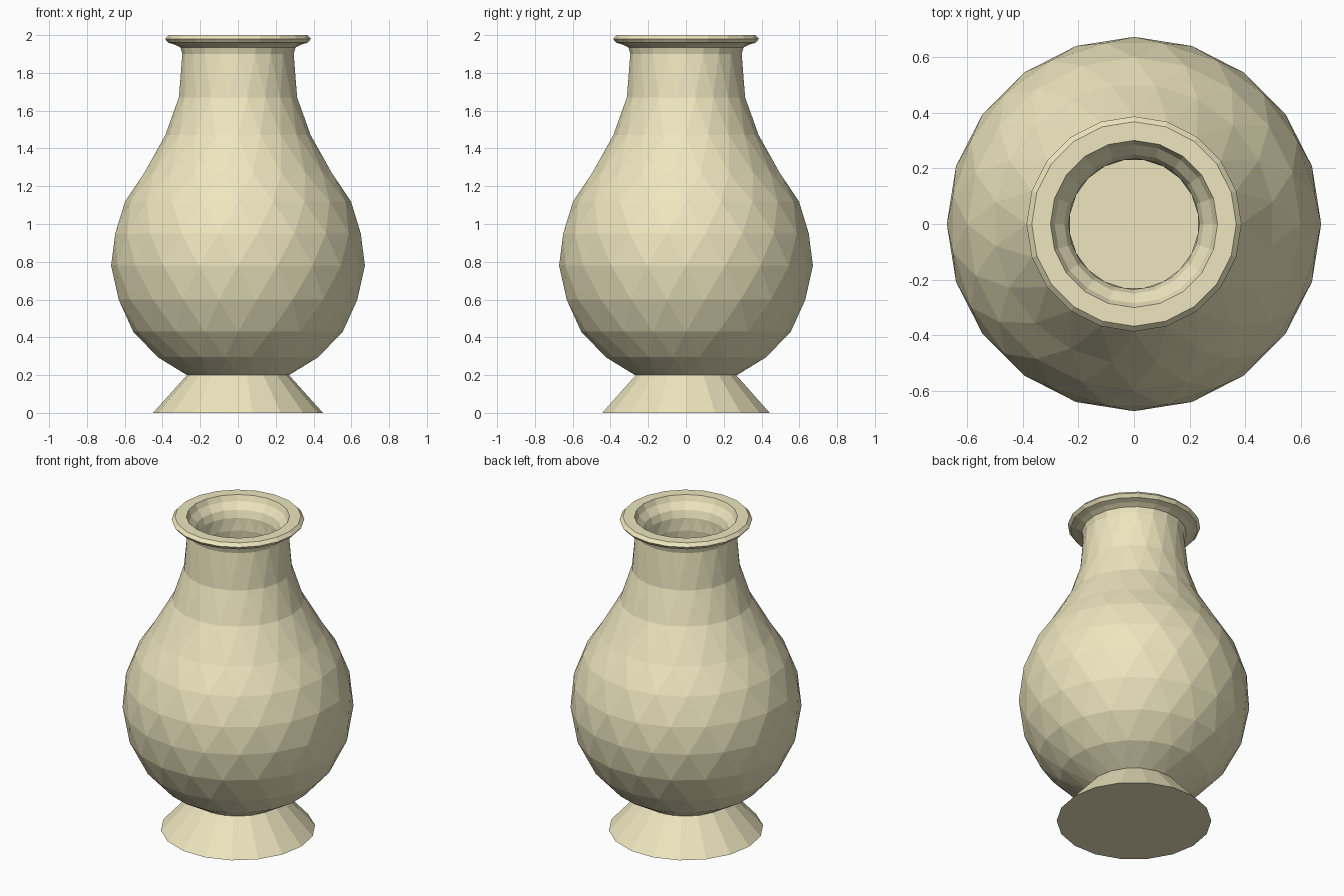
import bpy, bmesh, math

if "Cube" in bpy.data.objects:
    bpy.data.objects.remove(bpy.data.objects["Cube"])

clay = bpy.data.materials.new("cream_clay")
clay.diffuse_color = (0.85, 0.79, 0.52, 1)
clay.use_nodes = True
clay.node_tree.nodes["Principled BSDF"].inputs["Base Color"].default_value = clay.diffuse_color


def lathe(name, profile, sides, cap_start=False, cap_end=False):
    """Spin (radius, z, half_step) points; staggered rows are joined by triangles."""
    bm = bmesh.new()
    rings = []
    for r, z, half in profile:
        angles = [2 * math.pi * (i + 0.5 * half) / sides for i in range(sides)]
        rings.append([bm.verts.new((r * math.cos(a), r * math.sin(a), z)) for a in angles])
    for k in range(len(rings) - 1):
        a, b = rings[k], rings[k + 1]
        ha, hb = profile[k][2], profile[k + 1][2]
        for i in range(sides):
            j = (i + 1) % sides
            if ha == hb:
                bm.faces.new((a[i], a[j], b[j], b[i]))
            elif hb:
                bm.faces.new((a[i], a[j], b[i]))
                bm.faces.new((b[i], a[j], b[j]))
            else:
                bm.faces.new((a[i], b[j], b[i]))
                bm.faces.new((a[i], a[j], b[j]))
    if cap_start:
        bm.faces.new(rings[0][::-1])
    if cap_end:
        bm.faces.new(rings[-1])
    bmesh.ops.recalc_face_normals(bm, faces=bm.faces)
    mesh = bpy.data.meshes.new(name)
    bm.to_mesh(mesh)
    bm.free()
    mesh.materials.append(clay)
    obj = bpy.data.objects.new(name, mesh)
    bpy.context.collection.objects.link(obj)
    return obj


# Flared foot
lathe("foot", [(0.45, 0, 0), (0.27, 0.2, 0)], 18, cap_start=True, cap_end=True)

# Belly and neck, faceted in staggered rows
outer = [(0.27, 0.2), (0.43, 0.295), (0.555, 0.43), (0.64, 0.6), (0.672, 0.78),
         (0.658, 0.95), (0.598, 1.12), (0.503, 1.27), (0.385, 1.47), (0.317, 1.67)]
body = [(r, z, k % 2) for k, (r, z) in enumerate(outer)]

# Neck top, rolled rim and throat
lip = [(0.295, 1.90), (0.305, 1.935), (0.335, 1.95), (0.37, 1.96), (0.386, 1.98),
       (0.367, 2.0), (0.30, 2.0), (0.285, 1.965), (0.25, 1.925), (0.235, 1.88)]
body += [(r, z, 0) for r, z in lip]

# Inner wall down to the floor
inner = [(0.232, 1.8), (0.25, 1.65), (0.32, 1.46), (0.44, 1.26), (0.535, 1.11),
         (0.595, 0.95), (0.608, 0.78), (0.58, 0.61), (0.50, 0.46), (0.38, 0.34), (0.25, 0.26)]
body += [(r, z, (k + 1) % 2) for k, (r, z) in enumerate(inner)]
lathe("vase_body", body, 20, cap_start=True, cap_end=True)
